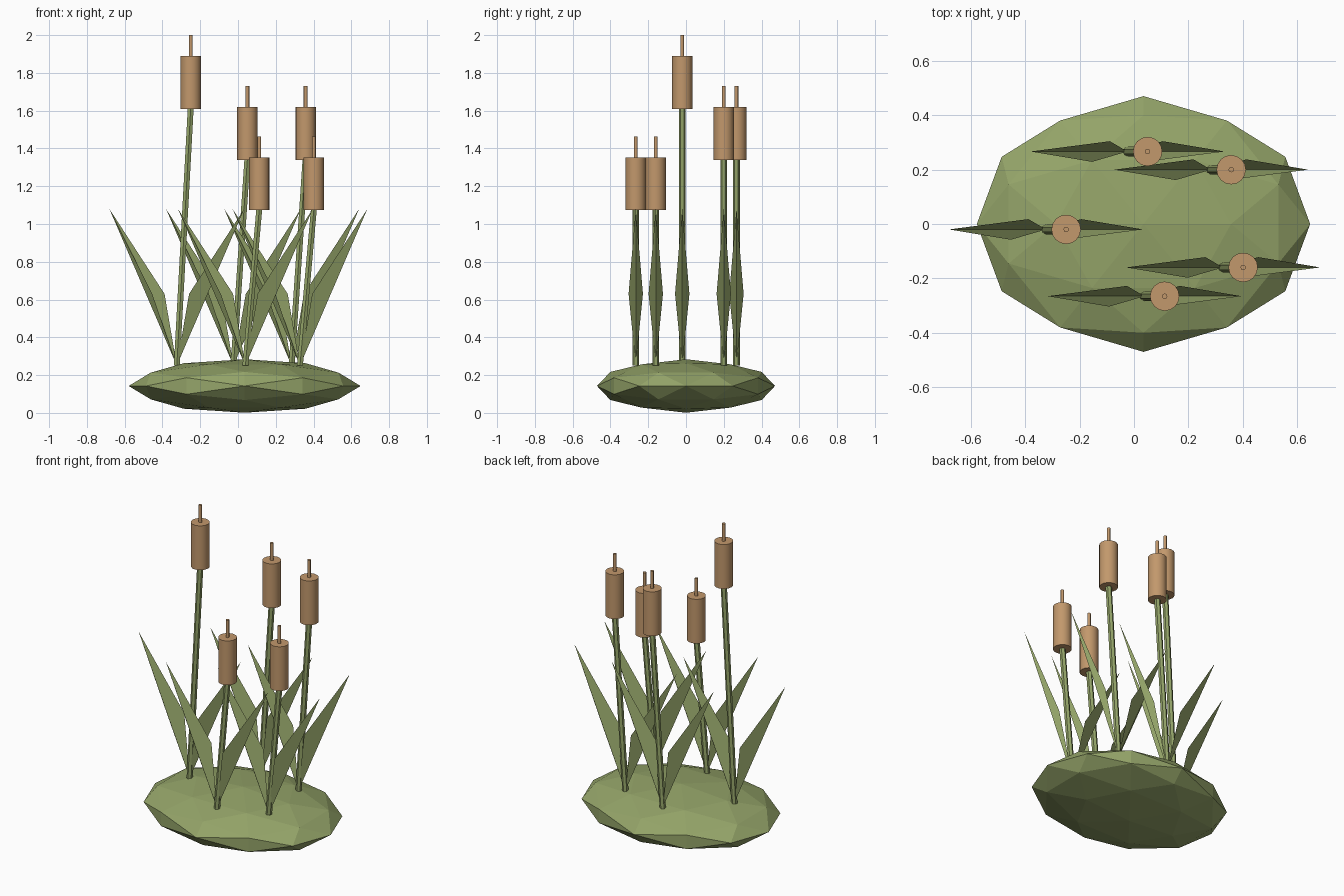
import bpy, bmesh, math
from mathutils import Vector

cube = bpy.data.objects.get("Cube")
if cube:
    bpy.data.objects.remove(cube, do_unlink=True)


def material(name, color):
    m = bpy.data.materials.new(name)
    m.use_nodes = True
    m.diffuse_color = color
    m.node_tree.nodes["Principled BSDF"].inputs["Base Color"].default_value = color
    return m


GREEN = material("reed green", (0.30, 0.375, 0.142, 1))
BROWN = material("cattail brown", (0.54, 0.315, 0.15, 1))


def add_object(name, bm, mat):
    mesh = bpy.data.meshes.new(name)
    bm.to_mesh(mesh)
    bm.free()
    mesh.materials.append(mat)
    obj = bpy.data.objects.new(name, mesh)
    bpy.context.collection.objects.link(obj)
    return obj


def rod(name, start, end, radius, sides, mat, smooth=False):
    """Closed cylinder with level ends, leaning from start to end."""
    bm = bmesh.new()
    bmesh.ops.create_cone(bm, cap_ends=True, segments=sides,
                          radius1=radius, radius2=radius, depth=2)
    start, end = Vector(start), Vector(end)
    for v in bm.verts:
        centre = start if v.co.z < 0 else end
        v.co = centre + Vector((v.co.x, v.co.y, 0))
    for f in bm.faces:
        f.smooth = smooth and len(f.verts) == 4
    return add_object(name, bm, mat)


def leaf(name, base, side):
    """Blade folded along its straight midrib; side -1 leans left on x, 1 right."""
    bm = bmesh.new()
    points = [(0, 0, 0), (0.357, 0, 0.83), (0.13, 0.038, 0.38), (0.065, -0.038, 0.38)]
    root, tip, back, front = [
        bm.verts.new(Vector(base) + Vector((x * side, y * side, z))) for x, y, z in points]
    bm.faces.new((root, tip, back))
    bm.faces.new((root, front, tip))
    add_object(name, bm, GREEN)


# Mound: an icosahedron split once, rounded and squashed
phi = (1 + math.sqrt(5)) / 2
bm = bmesh.new()
for a in (-1, 1):
    for b in (-phi, phi):
        for p in ((b, a, 0), (0, b, a), (a, 0, b)):
            bm.verts.new(p)
bmesh.ops.convex_hull(bm, input=bm.verts[:])
middles = [(e.verts[0].co + e.verts[1].co) / 2 for e in bm.edges]
bmesh.ops.delete(bm, geom=bm.faces[:], context='FACES_KEEP_BOUNDARY')
bmesh.ops.delete(bm, geom=bm.edges[:], context='EDGES_FACES')
corners = [v.co.copy() for v in bm.verts] if bm.verts else []
bm.free()
if len(corners) < 12:
    corners = [Vector(p) for a in (-1, 1) for b in (-phi, phi)
               for p in ((b, a, 0), (0, b, a), (a, 0, b))]
bm = bmesh.new()
for p in corners + middles:
    bm.verts.new(p.normalized())
bmesh.ops.convex_hull(bm, input=bm.verts[:])
for v in bm.verts:
    v.co = (v.co.x * 0.614 + 0.035, v.co.y * 0.471, v.co.z * 0.1415 + 0.1425)
bmesh.ops.recalc_face_normals(bm, faces=bm.faces[:])
add_object("mound", bm, GREEN)

# Cattails: head x, head y, top height
plants = [(-0.25, -0.02, 2.0), (0.05, 0.267, 1.73), (0.358, 0.2, 1.73),
          (0.113, -0.266, 1.463), (0.402, -0.16, 1.463)]
for i, (x, y, top) in enumerate(plants, 1):
    root = (x - 0.074, y, 0.25)
    rod(f"stem_{i}", root, (x, y, top - 0.38), 0.018, 6, GREEN)
    rod(f"head_{i}", (x, y, top - 0.39), (x, y, top - 0.11), 0.054, 16, BROWN, True)
    rod(f"spike_{i}", (x, y, top - 0.12), (x, y, top), 0.01, 8, BROWN, True)
    leaf(f"leaf_{i}_left", root, 1)
    leaf(f"leaf_{i}_right", root, -1)
